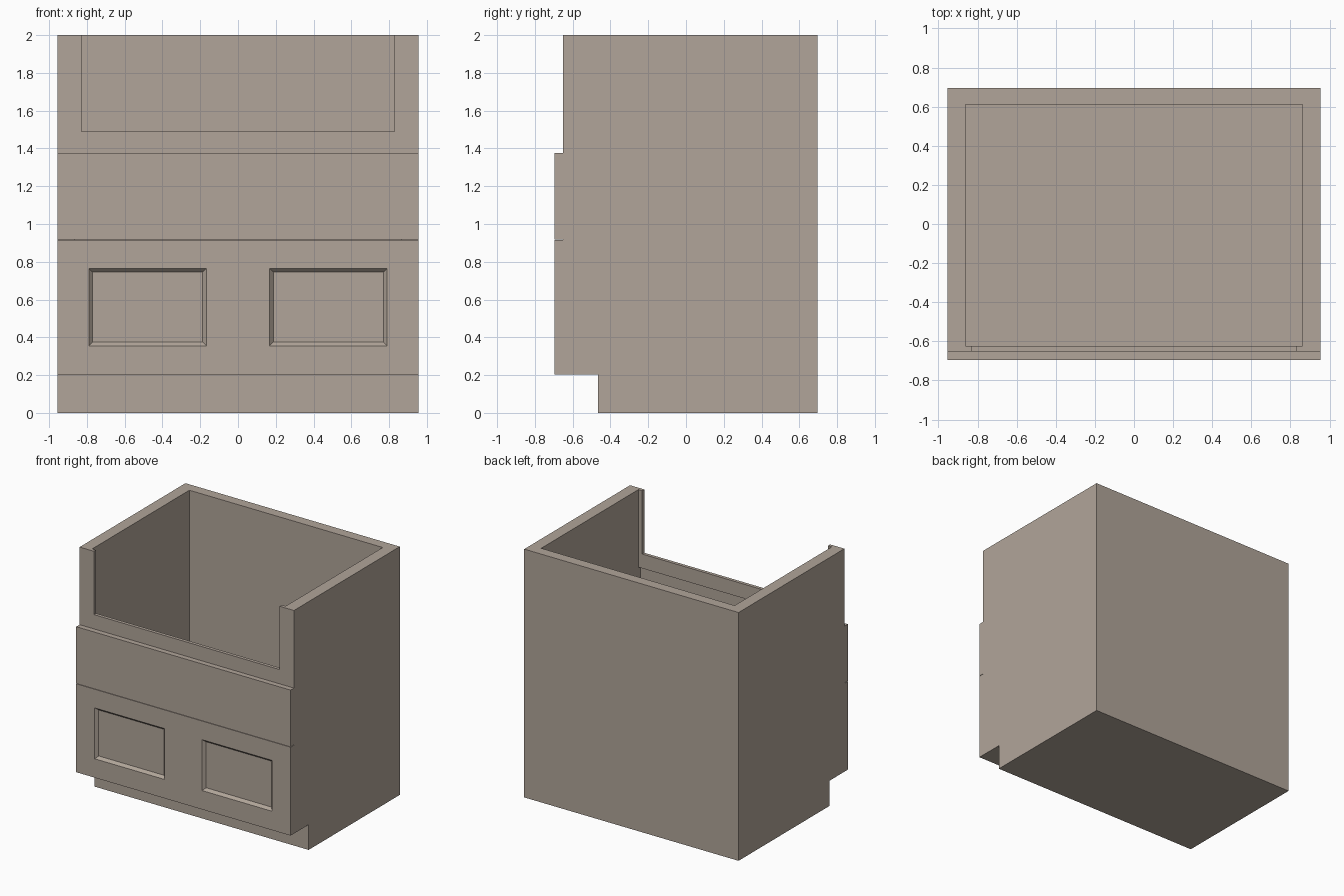
import bpy, bmesh

if "Cube" in bpy.data.objects:
    bpy.data.objects.remove(bpy.data.objects["Cube"])

W = 0.955          # half width of cabinet
BACK = 0.695
FACE = -0.652      # carcass front plane
FRONT = -0.695     # drawer front plane
KICK = 0.203       # toe kick height

paint = bpy.data.materials.new("taupe_paint")
paint.diffuse_color = (0.44, 0.376, 0.32, 1)
paint.use_nodes = True
paint.node_tree.nodes["Principled BSDF"].inputs["Base Color"].default_value = paint.diffuse_color


def make_object(name, bm):
    bmesh.ops.recalc_face_normals(bm, faces=bm.faces)
    mesh = bpy.data.meshes.new(name)
    bm.to_mesh(mesh)
    bm.free()
    mesh.materials.append(paint)
    obj = bpy.data.objects.new(name, mesh)
    bpy.context.collection.objects.link(obj)
    return obj


def loft(name, ring_a, ring_b):
    """Solid between two matching polygon rings."""
    bm = bmesh.new()
    a = [bm.verts.new(p) for p in ring_a]
    b = [bm.verts.new(p) for p in ring_b]
    bm.faces.new(a)
    bm.faces.new(b)
    n = len(a)
    for i in range(n):
        j = (i + 1) % n
        bm.faces.new((a[i], a[j], b[j], b[i]))
    return make_object(name, bm)


def rect(x0, x1, z0, z1, y):
    return [(x0, y, z0), (x1, y, z0), (x1, y, z1), (x0, y, z1)]


def box(name, x0, x1, y0, y1, z0, z1):
    return loft(name, rect(x0, x1, z0, z1, y0), rect(x0, x1, z0, z1, y1))


def cut(target, cutter):
    cutter.hide_render = True
    mod = target.modifiers.new("cut", 'BOOLEAN')
    mod.operation = 'DIFFERENCE'
    mod.solver = 'EXACT'
    mod.object = cutter
    bpy.context.view_layer.objects.active = target
    bpy.ops.object.modifier_apply(modifier=mod.name)
    bpy.data.objects.remove(cutter, do_unlink=True)


# Carcass: side profile with toe kick, extruded across the width
profile = [(BACK, 0), (BACK, 2), (FACE, 2), (FACE, KICK), (-0.465, KICK), (-0.465, 0)]
carcass = loft("cabinet_carcass",
               [(-W, y, z) for y, z in profile],
               [(W, y, z) for y, z in profile])

# Hollow interior, open top, then front notch and opening behind the fronts
cut(carcass, box("cavity_cutter", -0.862, 0.862, -0.625, 0.612, 0.29, 2.1))
cut(carcass, box("notch_cutter", -0.828, 0.828, -0.8, -0.5, 1.49, 2.2))
cut(carcass, box("opening_cutter", -0.862, 0.862, -0.8, -0.5, 0.29, 1.375))

# Plain upper front and panelled lower front, separated by a thin gap
box("upper_front", -W, W, FRONT, FACE, 0.918, 1.375)
lower = box("lower_front", -W, W, FRONT, FACE, KICK, 0.915)

# Two recessed panels with sloped edges
d, s = 0.022, 0.02
for side in (-1, 1):
    x0, x1 = sorted((side * 0.167, side * 0.79))
    z0, z1 = 0.355, 0.765
    cut(lower, loft("panel_cutter",
                    rect(x0 - s, x1 + s, z0 - s, z1 + s, FRONT - d),
                    rect(x0 + s, x1 - s, z0 + s, z1 - s, FRONT + d)))
